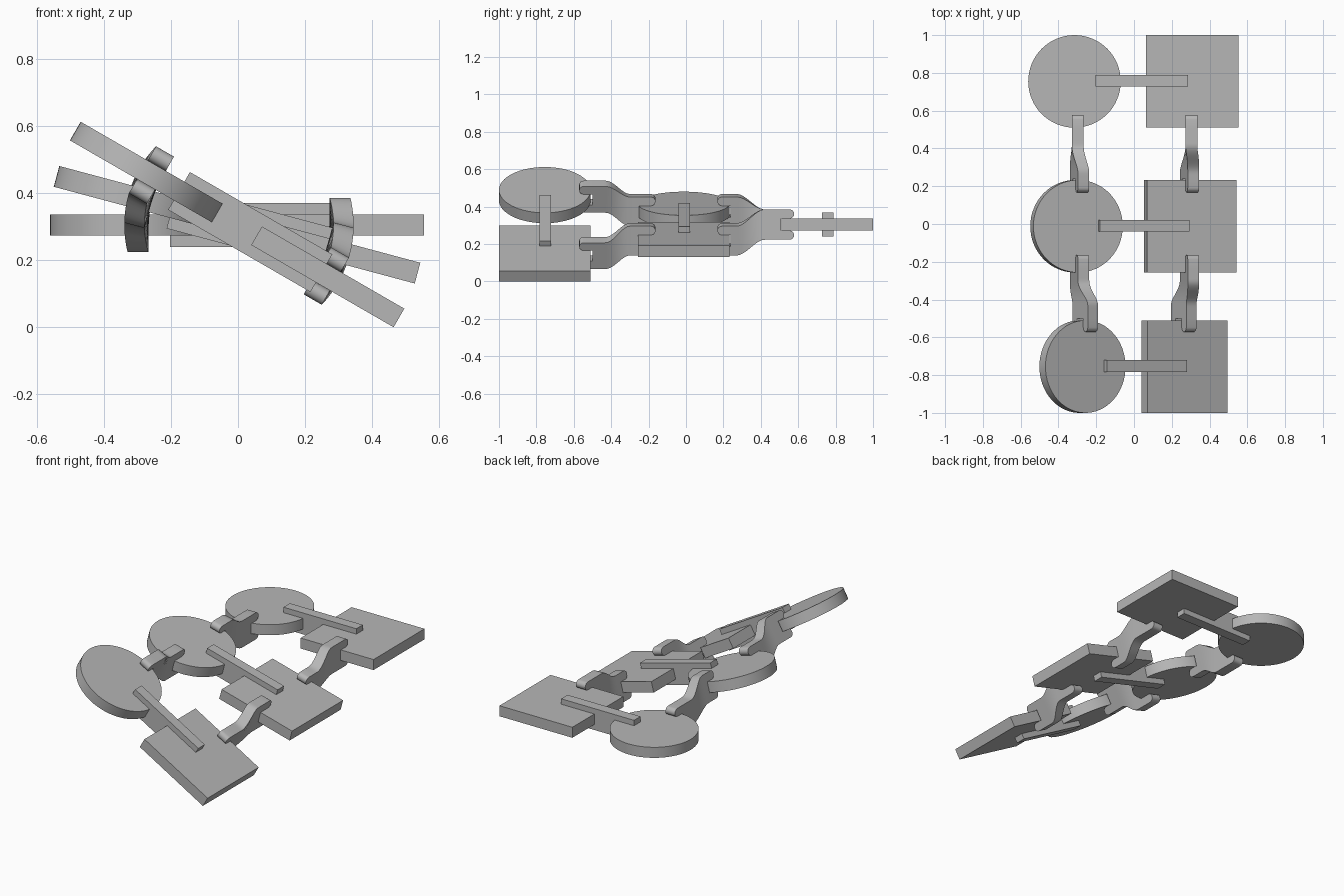
import bpy, bmesh
from math import radians, sin, cos, pi
from mathutils import Matrix, Vector

cube = bpy.data.objects.get("Cube")
if cube:
    bpy.data.objects.remove(cube)

GREY = (0.47, 0.47, 0.47, 1)
grey = bpy.data.materials.new("plain_grey")
grey.use_nodes = True
grey.diffuse_color = GREY
grey.node_tree.nodes["Principled BSDF"].inputs["Base Color"].default_value = GREY

SIZE, THICK = 0.49, 0.064        # plate width / disc diameter, and thickness
BAR_W, BAR_H = 0.062, 0.13       # strap joining disc and plate
LINK_H, SLOT = 0.162, 0.07       # clip height and slot depth
AXIS_Z = 0.304                   # height of the tilt axis


def tilt(angle):
    """Frame of a row tilted about the long axis."""
    return Matrix.Translation((0, 0, AXIS_Z)) @ Matrix.Rotation(angle, 4, "Y")


def finish(bm, name):
    bmesh.ops.recalc_face_normals(bm, faces=bm.faces)
    mesh = bpy.data.meshes.new(name)
    bm.to_mesh(mesh)
    bm.free()
    mesh.materials.append(grey)
    obj = bpy.data.objects.new(name, mesh)
    bpy.context.collection.objects.link(obj)
    bpy.ops.object.select_all(action="DESELECT")
    obj.select_set(True)
    bpy.context.view_layer.objects.active = obj
    bpy.ops.object.shade_smooth_by_angle(angle=radians(30))
    return obj


def box(name, frame, center, size):
    bm = bmesh.new()
    place = frame @ Matrix.Translation(center) @ Matrix.Diagonal((*size, 1))
    bmesh.ops.create_cube(bm, size=1, matrix=place)
    finish(bm, name)


def disc(name, frame, center):
    bm = bmesh.new()
    bmesh.ops.create_cone(bm, cap_ends=True, segments=64, radius1=SIZE / 2, radius2=SIZE / 2,
                          depth=THICK, matrix=frame @ Matrix.Translation(center))
    finish(bm, name)


def prong(bm, frame, x, y_tip, y_root, side):
    """Finger with a rounded tip lying on one face of a plate."""
    z0, z1 = THICK / 2, LINK_H / 2
    r = (z1 - z0) / 2
    d = 1 if y_tip > y_root else -1
    outline = [(y_root, z0)]
    for i in range(9):
        a = -pi / 2 + pi * i / 8
        outline.append((y_tip - d * r + d * r * cos(a), (z0 + z1) / 2 + r * sin(a)))
    outline.append((y_root, z1))
    ends = [[bm.verts.new(frame @ Vector((x + s * BAR_W / 2, y, side * z))) for y, z in outline]
            for s in (-1, 1)]
    for ring in ends:
        bm.faces.new(ring)
    for i in range(len(outline)):
        j = (i + 1) % len(outline)
        bm.faces.new((ends[0][i], ends[0][j], ends[1][j], ends[1][i]))


def link(name, x, y_back, y_front, ang_back, ang_front, bend):
    """Twisted clip gripping two neighbouring rows."""
    bm = bmesh.new()
    top, low = y_back - SLOT, y_front + SLOT
    steps, rings = 20, []
    for i in range(steps + 1):
        y = top + (low - top) * i / steps
        t = min(max((bend[0] - y) / (bend[0] - bend[1]), 0), 1)
        t = t * t * (3 - 2 * t)
        frame = tilt(ang_back + (ang_front - ang_back) * t)
        rings.append([bm.verts.new(frame @ Vector((x + sx * BAR_W / 2, y, sz * LINK_H / 2)))
                      for sx, sz in ((-1, -1), (1, -1), (1, 1), (-1, 1))])
    for a, b in zip(rings, rings[1:]):
        for i in range(4):
            j = (i + 1) % 4
            bm.faces.new((a[i], a[j], b[j], b[i]))
    bm.faces.new(rings[0])
    bm.faces.new(rings[-1])
    for side in (-1, 1):
        prong(bm, tilt(ang_back), x, y_back, top, side)
        prong(bm, tilt(ang_front), x, y_front, low, side)
    finish(bm, name)


# Rows: a disc, a square plate and the strap between them
rows = [("back", 0.755, 0), ("middle", -0.012, radians(15)), ("front", -0.755, radians(30))]
for row, y, angle in rows:
    frame = tilt(angle)
    disc(row + "_disc", frame, (-0.315, y, 0))
    box(row + "_plate", frame, (0.309, y, 0), (SIZE, SIZE, THICK))
    box(row + "_strap", frame, (0.042, y + 0.003, 0), (SIZE, BAR_W, BAR_H))

# Clips between neighbouring rows, one on the discs and one on the plates
for side, x in (("disc", -0.298), ("plate", 0.304)):
    link("back_" + side + "_clip", x, 0.578, 0.168, rows[0][2], rows[1][2], (0.42, 0.27))
    link("front_" + side + "_clip", x, -0.163, -0.571, rows[1][2], rows[2][2], (-0.30, -0.43))
